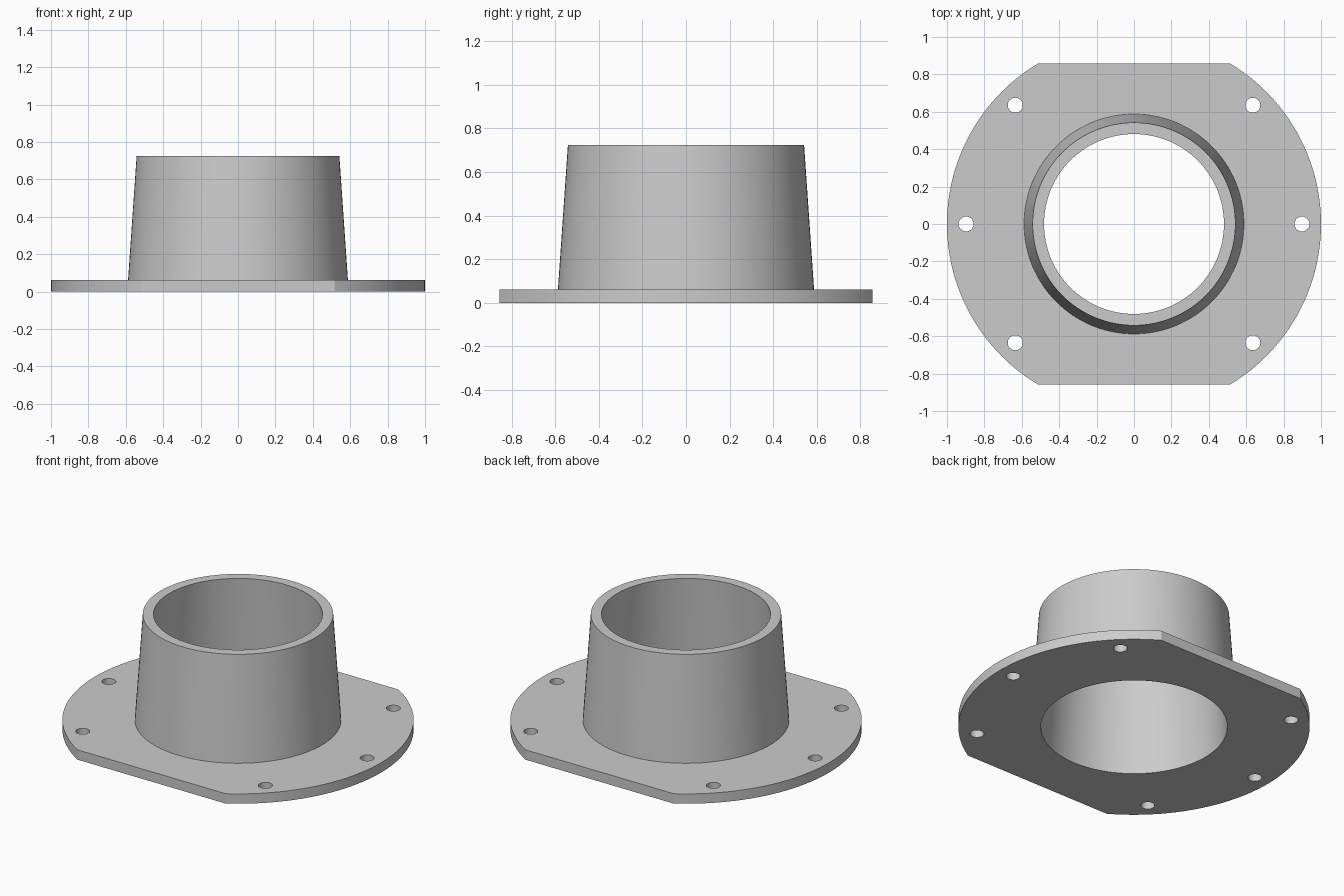
import bpy
import bmesh
from math import asin, cos, sin, pi, radians

cube = bpy.data.objects.get("Cube")
if cube:
    bpy.data.objects.remove(cube, do_unlink=True)

HEIGHT = 0.725
PLATE = 0.062       # flange thickness
HALF_DEPTH = 0.857  # distance from the centre to each flat
SLOPE = 0.069       # taper of the collar walls
TOP_OUTER, TOP_INNER = 0.542, 0.481
SEGMENTS = 128

grey = bpy.data.materials.new("plain_grey")
grey.use_nodes = True
grey.diffuse_color = (0.6, 0.6, 0.6, 1)
grey.node_tree.nodes["Principled BSDF"].inputs["Base Color"].default_value = (0.6, 0.6, 0.6, 1)


def make_object(name, bm):
    bmesh.ops.recalc_face_normals(bm, faces=bm.faces)
    mesh = bpy.data.meshes.new(name)
    bm.to_mesh(mesh)
    bm.free()
    mesh.materials.append(grey)
    obj = bpy.data.objects.new(name, mesh)
    bpy.context.collection.objects.link(obj)
    return obj


def cone(name, x, y, z0, z1, r0, r1, segments=SEGMENTS):
    bm = bmesh.new()
    bmesh.ops.create_cone(bm, cap_ends=True, segments=segments,
                          radius1=r0, radius2=r1, depth=z1 - z0)
    bmesh.ops.translate(bm, verts=bm.verts, vec=(x, y, (z0 + z1) / 2))
    return make_object(name, bm)


def wall_radius(top_radius, z):
    return top_radius + (HEIGHT - z) * SLOPE


def combine(target, tool, operation):
    mod = target.modifiers.new(tool.name, "BOOLEAN")
    mod.operation = operation
    mod.solver = "EXACT"
    mod.object = tool
    bpy.context.view_layer.objects.active = target
    bpy.ops.object.modifier_apply(modifier=mod.name)
    bpy.data.objects.remove(tool, do_unlink=True)


# Round flange with flats at the front and back
bm = bmesh.new()
corner = asin(HALF_DEPTH)
steps = 48
angles = [side + corner * (2 * i / steps - 1) for side in (0, pi) for i in range(steps + 1)]
outline = bm.faces.new([bm.verts.new((cos(a), sin(a), 0)) for a in angles])
extruded = bmesh.ops.extrude_face_region(bm, geom=[outline])["geom"]
top_verts = [v for v in extruded if isinstance(v, bmesh.types.BMVert)]
bmesh.ops.translate(bm, verts=top_verts, vec=(0, 0, PLATE))
body = make_object("flanged_collar", bm)

# Tapered collar, joined to the flange
low = PLATE / 2
combine(body, cone("collar", 0, 0, low, HEIGHT, wall_radius(TOP_OUTER, low), TOP_OUTER), "UNION")

# Tapered bore right through
low, high = -0.1, HEIGHT + 0.1
combine(body, cone("bore", 0, 0, low, high, wall_radius(TOP_INNER, low),
                   wall_radius(TOP_INNER, high)), "DIFFERENCE")

# Six bolt holes
for angle in (0, 45, 135, 180, 225, 315):
    a = radians(angle)
    hole = cone("bolt_hole", 0.898 * cos(a), 0.898 * sin(a), -0.1, 0.2, 0.04, 0.04, 32)
    combine(body, hole, "DIFFERENCE")

# Smooth curved walls with crisp edges
bpy.ops.object.select_all(action="DESELECT")
body.select_set(True)
bpy.context.view_layer.objects.active = body
bpy.ops.object.shade_smooth_by_angle(angle=radians(25))
